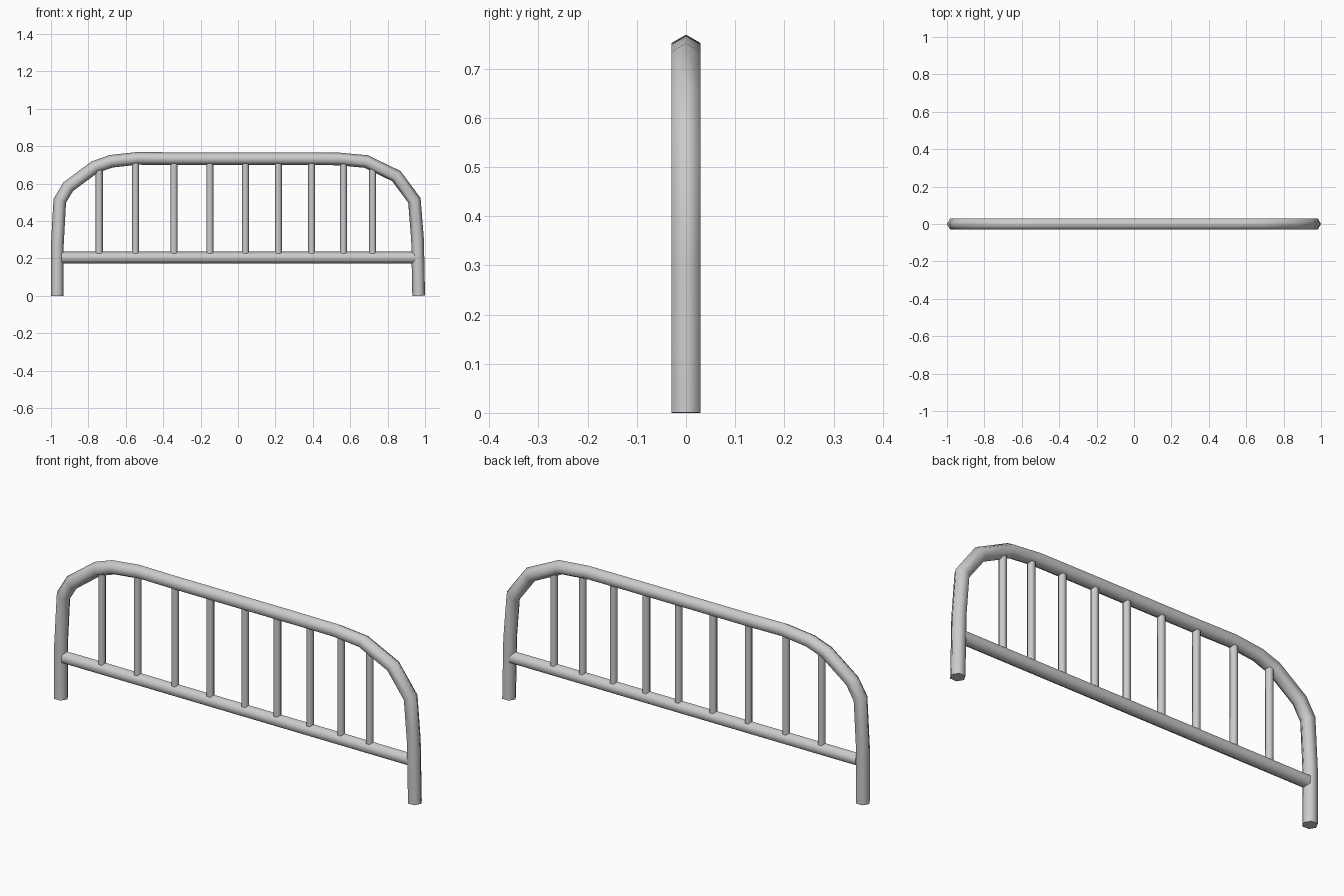
import bpy, bmesh, math
from mathutils import Vector

cube = bpy.data.objects.get("Cube")
if cube:
    bpy.data.objects.remove(cube, do_unlink=True)

# Single painted metal colour
metal = bpy.data.materials.new("grey_metal")
metal.use_nodes = True
GREY = (0.6, 0.6, 0.6, 1)
metal.diffuse_color = GREY
metal.node_tree.nodes["Principled BSDF"].inputs["Base Color"].default_value = GREY


def tube(name, path, radius, sides=6):
    """Sweep a polygon with one corner in the x-z plane along an (x, z) path."""
    pts = [Vector((x, 0, z)) for x, z in path]
    dirs = [(b - a).normalized() for a, b in zip(pts, pts[1:])]
    bm = bmesh.new()
    rings = []
    for i, p in enumerate(pts):
        before, after = dirs[max(i - 1, 0)], dirs[min(i, len(dirs) - 1)]
        tangent = (before + after).normalized()
        side = Vector((-tangent.z, 0, tangent.x)) / tangent.dot(after)
        ring = []
        for k in range(sides):
            a = math.tau * k / sides
            ring.append(bm.verts.new(p + radius * (side * math.cos(a) + Vector((0, math.sin(a), 0)))))
        rings.append(ring)
    for r, s in zip(rings, rings[1:]):
        for k in range(sides):
            j = (k + 1) % sides
            bm.faces.new((r[k], r[j], s[j], s[k]))
    bm.faces.new(rings[0])
    bm.faces.new(rings[-1])
    bmesh.ops.recalc_face_normals(bm, faces=bm.faces)
    mesh = bpy.data.meshes.new(name)
    bm.to_mesh(mesh)
    bm.free()
    mesh.materials.append(metal)
    ob = bpy.data.objects.new(name, mesh)
    bpy.context.collection.objects.link(ob)
    bpy.ops.object.select_all(action="DESELECT")
    ob.select_set(True)
    bpy.context.view_layer.objects.active = ob
    bpy.ops.object.shade_smooth_by_angle(angle=math.radians(70))
    return ob


# Bent outer frame: both legs and the top rail in one tube
frame = [(-0.966, 0), (-0.966, 0.27), (-0.953, 0.508), (-0.908, 0.583),
         (-0.767, 0.688), (-0.68, 0.719), (-0.537, 0.735), (-0.35, 0.733),
         (0.3, 0.733), (0.535, 0.732), (0.685, 0.718), (0.847, 0.64),
         (0.943, 0.51), (0.96, 0.3), (0.966, 0)]
tube("outer_frame", frame, 0.034)

# Straight lower rail between the legs
tube("lower_rail", [(-0.945, 0.204), (0.945, 0.204)], 0.032)


def frame_height(x):
    for (xa, za), (xb, zb) in zip(frame[1:-1], frame[2:-1]):
        if xa <= x <= xb:
            return za + (zb - za) * (x - xa) / (xb - xa)


# Thin upright spindles, ending inside the two rails
for n, x in enumerate((-0.742, -0.548, -0.342, -0.15, 0.04, 0.216, 0.394, 0.564, 0.72)):
    tube(f"spindle_{n + 1}", [(x, 0.215), (x, frame_height(x) - 0.01)], 0.019)
